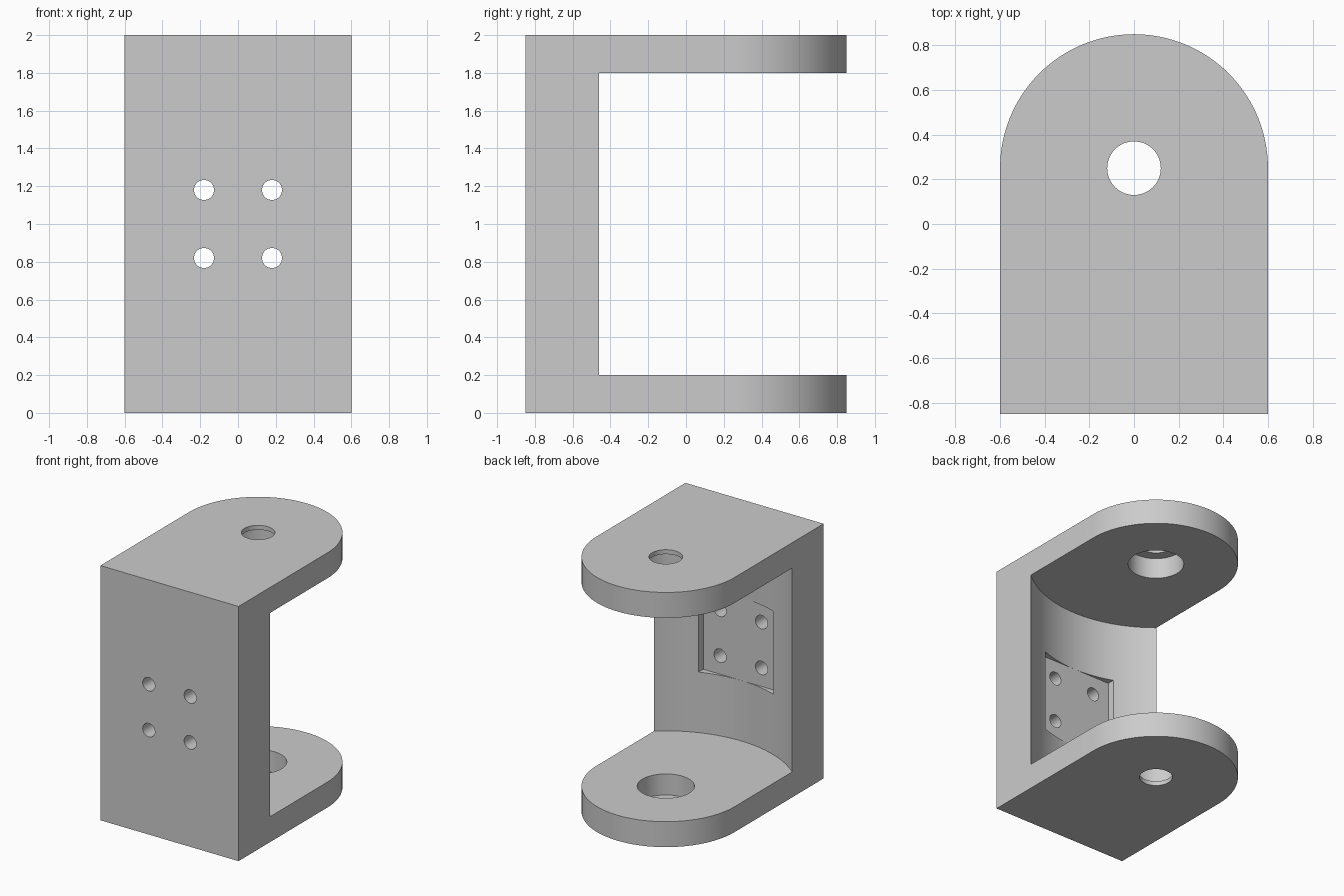
import bpy, bmesh, math
from mathutils import Matrix

cube = bpy.data.objects.get("Cube")
if cube:
    bpy.data.objects.remove(cube, do_unlink=True)

W, BACK, PIVOT_Y = 0.6, -0.85, 0.25      # half width, front face, pivot axis
PLATE, LIP = 0.2, 0.035                  # arm thickness, lip left by the counterbore

metal = bpy.data.materials.new("grey metal")
metal.use_nodes = True
grey = (0.6, 0.6, 0.6, 1)
metal.diffuse_color = grey
metal.node_tree.nodes["Principled BSDF"].inputs["Base Color"].default_value = grey


def make(name, bm):
    bmesh.ops.recalc_face_normals(bm, faces=bm.faces)
    mesh = bpy.data.meshes.new(name)
    bm.to_mesh(mesh)
    bm.free()
    mesh.materials.append(metal)
    obj = bpy.data.objects.new(name, mesh)
    bpy.context.collection.objects.link(obj)
    return obj


def cylinder(name, r, depth, loc, sides=64, axis="Z"):
    bm = bmesh.new()
    turn = Matrix.Rotation(math.pi / 2, 4, "X") if axis == "Y" else Matrix()
    bmesh.ops.create_cone(bm, cap_ends=True, segments=sides, radius1=r, radius2=r,
                          depth=depth, matrix=Matrix.Translation(loc) @ turn)
    return make(name, bm)


def box(name, lo, hi):
    bm = bmesh.new()
    size = [b - a for a, b in zip(lo, hi)]
    mid = [(a + b) / 2 for a, b in zip(lo, hi)]
    bmesh.ops.create_cube(bm, size=1, matrix=Matrix.Translation(mid) @ Matrix.Diagonal((*size, 1)))
    return make(name, bm)


# Bracket body: square front, round back, full height
bm = bmesh.new()
outline = [(-W, BACK), (W, BACK)]
for i in range(65):
    a = math.pi * i / 64
    outline.append((W * math.cos(a), PIVOT_Y + W * math.sin(a)))
face = bm.faces.new([bm.verts.new((x, y, 0)) for x, y in outline])
top = bmesh.ops.extrude_face_region(bm, geom=[face])["geom"]
bmesh.ops.translate(bm, vec=(0, 0, 2), verts=[v for v in top if isinstance(v, bmesh.types.BMVert)])
body = make("clevis_bracket", bm)

# Cutters: round swing space, flat mounting pocket
cutters = [
    cylinder("swing_space", math.hypot(W, 0.71), 2 - 2 * PLATE, (0, PIVOT_Y, 1), 192),
    box("mounting_pocket", (-0.325, -0.68, 0.675), (0.325, -0.2, 1.325)),
    cylinder("pivot_hole", 0.12, 3, (0, PIVOT_Y, 1)),
    cylinder("pivot_counterbore", 0.204, 2 - 2 * LIP, (0, PIVOT_Y, 1)),
]
# Four screw holes through the web
for x in (-0.18, 0.18):
    for z in (0.82, 1.18):
        cutters.append(cylinder("screw_hole", 0.053, 0.8, (x, -0.75, z), 32, "Y"))

bpy.context.view_layer.objects.active = body
body.select_set(True)
for cutter in cutters:
    cutter.hide_render = True
    mod = body.modifiers.new(cutter.name, "BOOLEAN")
    mod.operation, mod.solver, mod.object = "DIFFERENCE", "EXACT", cutter
    bpy.ops.object.modifier_apply(modifier=mod.name)
    bpy.data.objects.remove(cutter, do_unlink=True)

bpy.ops.object.shade_smooth_by_angle(angle=math.radians(30))
